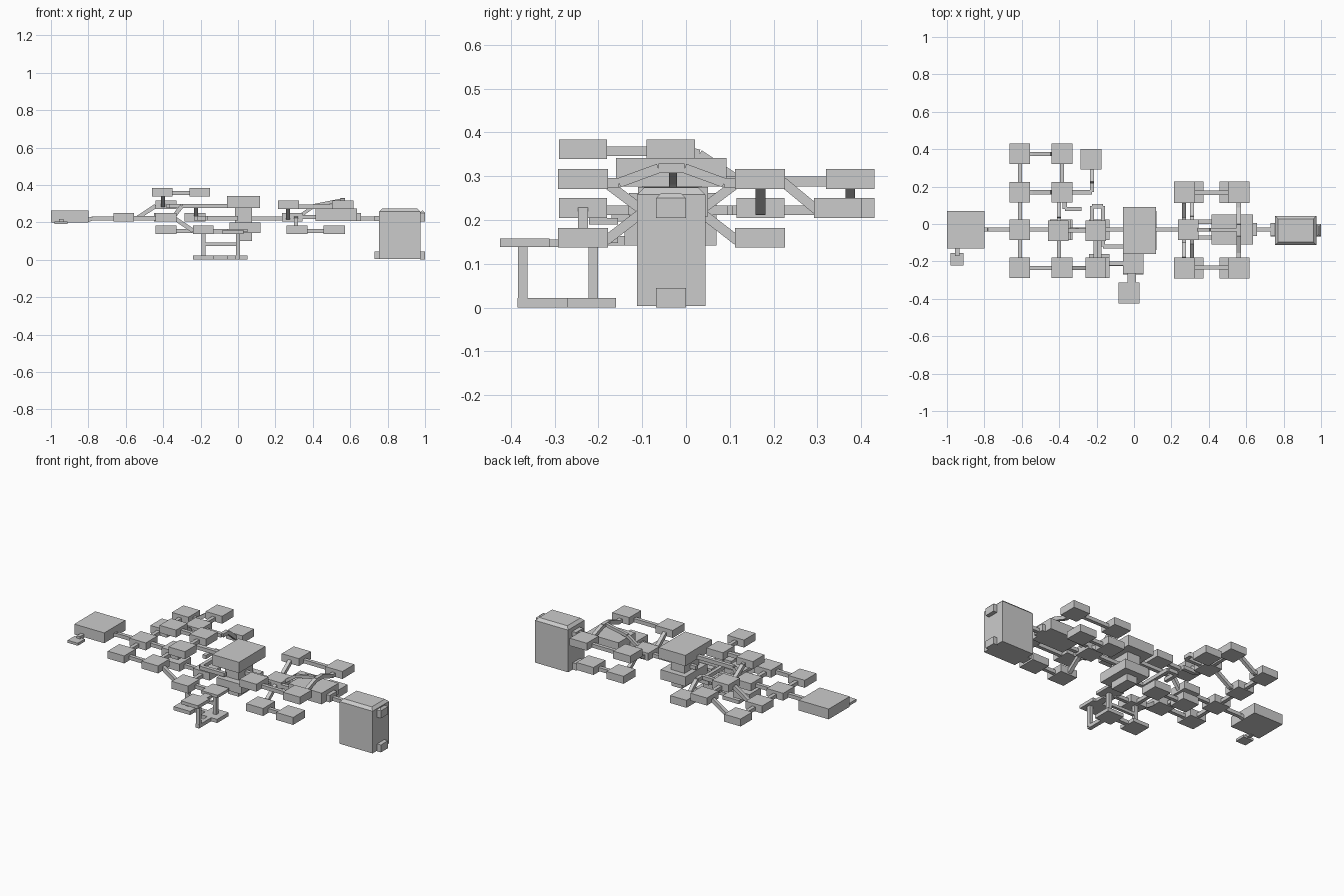
import bpy, bmesh
from mathutils import Vector


def box(name, x0, x1, y0, y1, z0, z1, bevel=0):
    bm = bmesh.new()
    bmesh.ops.create_cube(bm, size=1)
    for v in bm.verts:
        v.co = Vector(((x0 + x1) / 2 + v.co.x * (x1 - x0),
                       (y0 + y1) / 2 + v.co.y * (y1 - y0),
                       (z0 + z1) / 2 + v.co.z * (z1 - z0)))
    if bevel:
        top = [e for e in bm.edges if all(v.co.z > z1 - 1e-4 for v in e.verts)]
        bmesh.ops.bevel(bm, geom=top, offset=bevel, segments=1, affect='EDGES')
    me = bpy.data.meshes.new(name)
    bm.to_mesh(me)
    bm.free()
    ob = bpy.data.objects.new(name, me)
    bpy.context.collection.objects.link(ob)
    return ob


def pad(name, x, y, z0, size=0.11, h=0.045):
    s = size / 2
    return box(name, x - s, x + s, y - s, y + s, z0, z0 + h)


def bar(name, pts, w=0.022):
    # square bar along each segment of a path
    for a, b in zip(pts, pts[1:]):
        a, b = Vector(a), Vector(b)
        d = b - a
        ob = box(name, -w / 2, w / 2, -w / 2, w / 2, 0, d.length)
        ob.rotation_mode = 'QUATERNION'
        ob.rotation_quaternion = d.to_track_quat('Z', 'Y')
        ob.location = a


LOW, MID, HIGH, TOP = 0.137, 0.205, 0.271, 0.339

# left end platform and its small step
box("end_platform", -1.0, -0.80, -0.13, 0.07, 0.20, 0.262)
box("end_step", -0.98, -0.912, -0.222, -0.155, 0.19, 0.205)
bar("step_link", [(-0.945, -0.17, 0.208), (-0.945, -0.12, 0.208)])
bar("end_link", [(-0.81, -0.03, 0.211), (-0.78, -0.03, 0.22), (-0.65, -0.03, 0.22)])

# left cluster column
for y in (0.375, 0.17, -0.03, -0.235):
    pad("column_platform", -0.61, y, MID)
bar("column_link", [(-0.61, 0.375, 0.222), (-0.61, -0.235, 0.222)])

# left cluster platforms on four levels
for x, y, z in ((-0.385, 0.375, HIGH), (-0.385, 0.17, HIGH), (-0.23, 0.347, MID),
                (-0.395, -0.03, MID), (-0.385, -0.235, MID), (-0.385, -0.03, LOW),
                (-0.185, -0.235, LOW), (-0.185, -0.03, LOW), (-0.405, -0.035, TOP),
                (-0.205, -0.235, TOP), (-0.205, -0.035, TOP)):
    pad("cluster_platform", x, y, z)

# left cluster links and ramps
for y in (0.375, 0.17):
    bar("ramp_link", [(-0.57, y, 0.222), (-0.54, y, 0.222), (-0.44, y, 0.288), (-0.4, y, 0.288)])
for y in (-0.03, -0.235):
    bar("row_link", [(-0.6, y, 0.222), (-0.4, y, 0.222)])
bar("front_ramp", [(-0.34, -0.235, 0.222), (-0.24, -0.235, 0.155)])
bar("low_link", [(-0.385, -0.03, 0.153), (-0.185, -0.03, 0.153), (-0.185, -0.235, 0.153)])
bar("top_link", [(-0.4, -0.035, 0.357), (-0.205, -0.035, 0.357), (-0.205, -0.235, 0.357)])
bar("top_ramp", [(-0.4, 0.01, 0.355), (-0.4, 0.03, 0.35), (-0.4, 0.12, 0.29)])
bar("cross_link", [(-0.4, -0.03, 0.222), (-0.4, -0.235, 0.222)])
bar("back_link", [(-0.385, 0.375, 0.288), (-0.385, 0.17, 0.288)])
bar("side_ramp", [(-0.35, 0.17, 0.288), (-0.225, 0.17, 0.288), (-0.225, 0.22, 0.288),
                  (-0.225, 0.3, 0.222)])
bar("side_link", [(-0.37, 0.13, 0.288), (-0.37, 0.08, 0.288), (-0.28, 0.08, 0.288)])
bar("loop_link", [(-0.225, 0.0, 0.222), (-0.225, 0.095, 0.222), (-0.165, 0.095, 0.222),
                  (-0.165, -0.12, 0.222), (0, -0.12, 0.222)])
bar("hub_ramp", [(-0.35, -0.03, 0.222), (-0.3, -0.03, 0.288), (0, -0.03, 0.288)])

# central tower
box("hub_top", -0.06, 0.118, -0.16, 0.092, 0.277, 0.342)
box("hub_neck", -0.015, 0.075, -0.10, 0.035, 0.19, 0.28)
box("hub_base", -0.045, 0.12, -0.14, 0.07, 0.142, 0.20)
box("hub_foot", 0.005, 0.075, -0.10, 0.03, 0.10, 0.145)
bar("hub_link", [(-0.05, -0.03, 0.22), (0.29, -0.03, 0.22)])

# front lower walkway
box("front_landing", -0.06, 0.05, -0.265, -0.155, 0.148, 0.165)
box("front_landing", -0.083, 0.03, -0.425, -0.312, 0.138, 0.158)
box("landing_link", -0.035, 0.01, -0.33, -0.25, 0.138, 0.156)
bar("landing_link", [(-0.19, -0.212, 0.152), (-0.04, -0.212, 0.152)])
box("base_pad", -0.24, -0.13, -0.27, -0.16, 0, 0.022)
box("base_pad", -0.06, 0.05, -0.27, -0.16, 0, 0.022)
box("base_bar", -0.14, 0, -0.225, -0.2, 0, 0.022)
box("base_bar", -0.015, 0.01, -0.385, -0.2, 0, 0.022)
for x, y in ((-0.185, -0.212), (0, -0.212), (0, -0.373)):
    bar("walkway_post", [(x, y, 0.01), (x, y, 0.15)])
bar("walkway_rail", [(-0.185, -0.212, 0.083), (0, -0.212, 0.083)], 0.018)

# right cluster spine
pad("spine_platform", 0.29, -0.03, MID)
box("spine_hall", 0.415, 0.635, -0.11, 0.05, 0.208, 0.275)
for y in (0.012, -0.072):
    bar("spine_link", [(0.33, y, 0.228), (0.43, y, 0.228)])
bar("spine_link", [(0.34, -0.03, 0.24), (0.41, -0.03, 0.29), (0.56, -0.03, 0.32)], 0.018)

# right cluster wings, mirrored about y = -0.03
for s in (1, -1):
    def y(d):
        return -0.033 + s * d
    for x in (0.27, 0.56):
        pad("high_wing_platform", x, y(0.202), HIGH, 0.114)
    for x in (0.315, 0.515):
        pad("low_wing_platform", x, y(0.202), LOW, 0.114)
    bar("high_wing_link", [(0.27, y(0.2), 0.283), (0.56, y(0.2), 0.283)])
    bar("low_wing_link", [(0.31, y(0.2), 0.153), (0.51, y(0.2), 0.153)])
    bar("wing_arm", [(0.267, y(0.05), 0.225), (0.267, y(0.07), 0.225), (0.267, y(0.15), 0.285)])
    bar("wing_arm", [(0.31, y(0.05), 0.222), (0.31, y(0.07), 0.215), (0.31, y(0.15), 0.153)])
    bar("wing_arch", [(0.56, y(0.15), 0.285), (0.56, y(0.12), 0.285), (0.56, y(0.03), 0.318),
                      (0.56, y(0), 0.318)])

# tall block at the right end
box("hall_porch", 0.63, 0.657, -0.065, 0.005, 0.208, 0.25)
bar("block_link", [(0.64, -0.03, 0.22), (0.77, -0.03, 0.22)])
box("block_collar", 0.73, 0.757, -0.065, 0.005, 0.208, 0.235)
box("tall_block", 0.755, 0.975, -0.112, 0.044, 0.004, 0.274, 0.016)
box("block_foot", 0.73, 0.757, -0.068, 0, 0.004, 0.045)
box("block_foot", 0.973, 1.0, -0.068, 0, 0, 0.045)
box("block_knob", 0.973, 1.0, -0.068, 0, 0.205, 0.262, 0.012)
